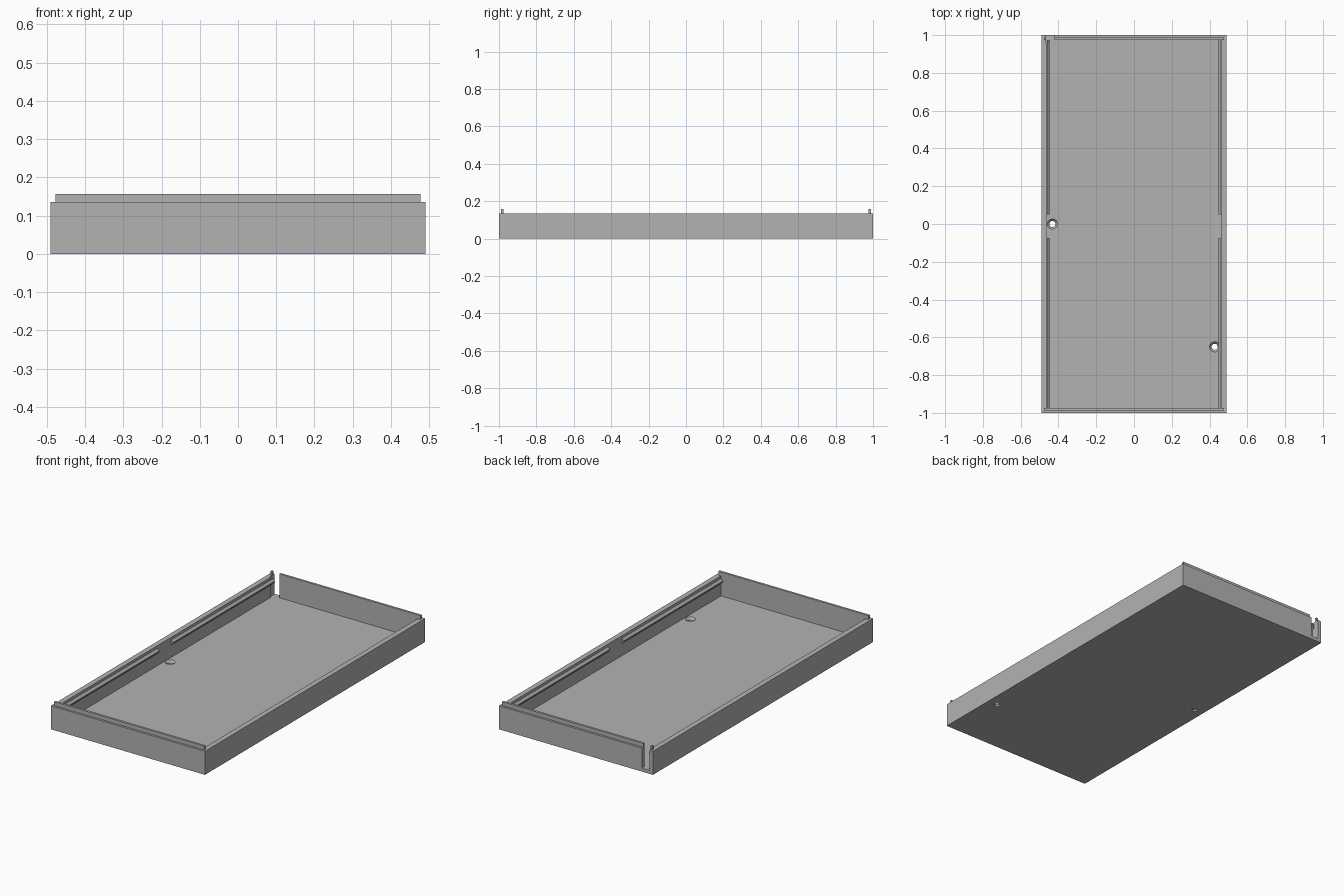
import bpy
import bmesh
from mathutils import Matrix, Vector

if "Cube" in bpy.data.objects:
    bpy.data.objects.remove(bpy.data.objects["Cube"], do_unlink=True)

# Main dimensions
HX, HY = 0.49, 1.0          # outer half sizes
IX, IY = 0.46, 0.975        # inner half sizes
FLOOR, RIM, LIP = 0.02, 0.135, 0.157

grey = bpy.data.materials.new("grey_plastic")
grey.use_nodes = True
GREY = (0.45, 0.45, 0.45, 1.0)
grey.diffuse_color = GREY
grey.node_tree.nodes["Principled BSDF"].inputs["Base Color"].default_value = GREY


def finish(name, bm):
    bmesh.ops.recalc_face_normals(bm, faces=bm.faces)
    mesh = bpy.data.meshes.new(name)
    bm.to_mesh(mesh)
    bm.free()
    mesh.materials.append(grey)
    obj = bpy.data.objects.new(name, mesh)
    bpy.context.collection.objects.link(obj)
    return obj


def box(name, lo, hi):
    lo, hi = Vector(lo), Vector(hi)
    bm = bmesh.new()
    place = Matrix.Translation((lo + hi) / 2) @ Matrix.Diagonal((*(hi - lo), 1))
    bmesh.ops.create_cube(bm, size=1, matrix=place)
    return finish(name, bm)


def cone(name, x, y, z0, z1, r0, r1):
    bm = bmesh.new()
    bmesh.ops.create_cone(bm, cap_ends=True, segments=32, radius1=r0, radius2=r1,
                          depth=z1 - z0, matrix=Matrix.Translation((x, y, (z0 + z1) / 2)))
    return finish(name, bm)


def prism(name, profile, y0, y1):
    """Extrude an (x, z) profile along y."""
    bm = bmesh.new()
    face = bm.faces.new([bm.verts.new((x, y0, z)) for x, z in profile])
    ext = bmesh.ops.extrude_face_region(bm, geom=[face])
    moved = [v for v in ext["geom"] if isinstance(v, bmesh.types.BMVert)]
    bmesh.ops.translate(bm, verts=moved, vec=(0, y1 - y0, 0))
    return finish(name, bm)


def cut(target, cutter):
    cutter.hide_render = True
    mod = target.modifiers.new("cut", "BOOLEAN")
    mod.operation, mod.solver, mod.object = "DIFFERENCE", "EXACT", cutter
    bpy.context.view_layer.objects.active = target
    bpy.ops.object.modifier_apply(modifier=mod.name)
    bpy.data.objects.remove(cutter, do_unlink=True)


# Tray: floor and four walls, with the cable slot in the back wall
tray = box("tray", (-HX, -HY, 0), (HX, HY, RIM))
cut(tray, box("cavity", (-IX, -IY, FLOOR), (IX, IY, 0.3)))
cut(tray, box("slot", (-0.467, IY - 0.02, FLOOR), (-0.42, HY + 0.1, 0.3)))

# Countersunk screw holes through the floor
for x, y in ((-0.432, 0.0), (0.427, -0.65)):
    cut(tray, cone("hole", x, y, -0.1, 0.1, 0.016, 0.016))
    cut(tray, cone("countersink", x, y, 0.008, FLOOR + 0.001, 0.016, 0.028))

# Raised locating lips on the end walls; the back one is broken by the slot
box("front_lip", (-0.477, -0.988, RIM - 0.005), (0.477, -IY, LIP))
box("back_lip", (-0.42, IY, RIM - 0.005), (0.477, 0.988, LIP))
box("back_lip_stub", (-0.477, IY, RIM - 0.005), (-0.467, 0.988, LIP))

# Snap ridges inside the long walls, with a gap in the middle
for side, word in ((-1, "right"), (1, "left")):
    profile = [(side * x, z) for x, z in ((IX, 0.09), (0.448, 0.102), (0.448, 0.108), (IX, 0.12))]
    prism(word + "_front_snap_ridge", profile, -IY, -0.075)
    prism(word + "_back_snap_ridge", profile, 0.05, IY)
